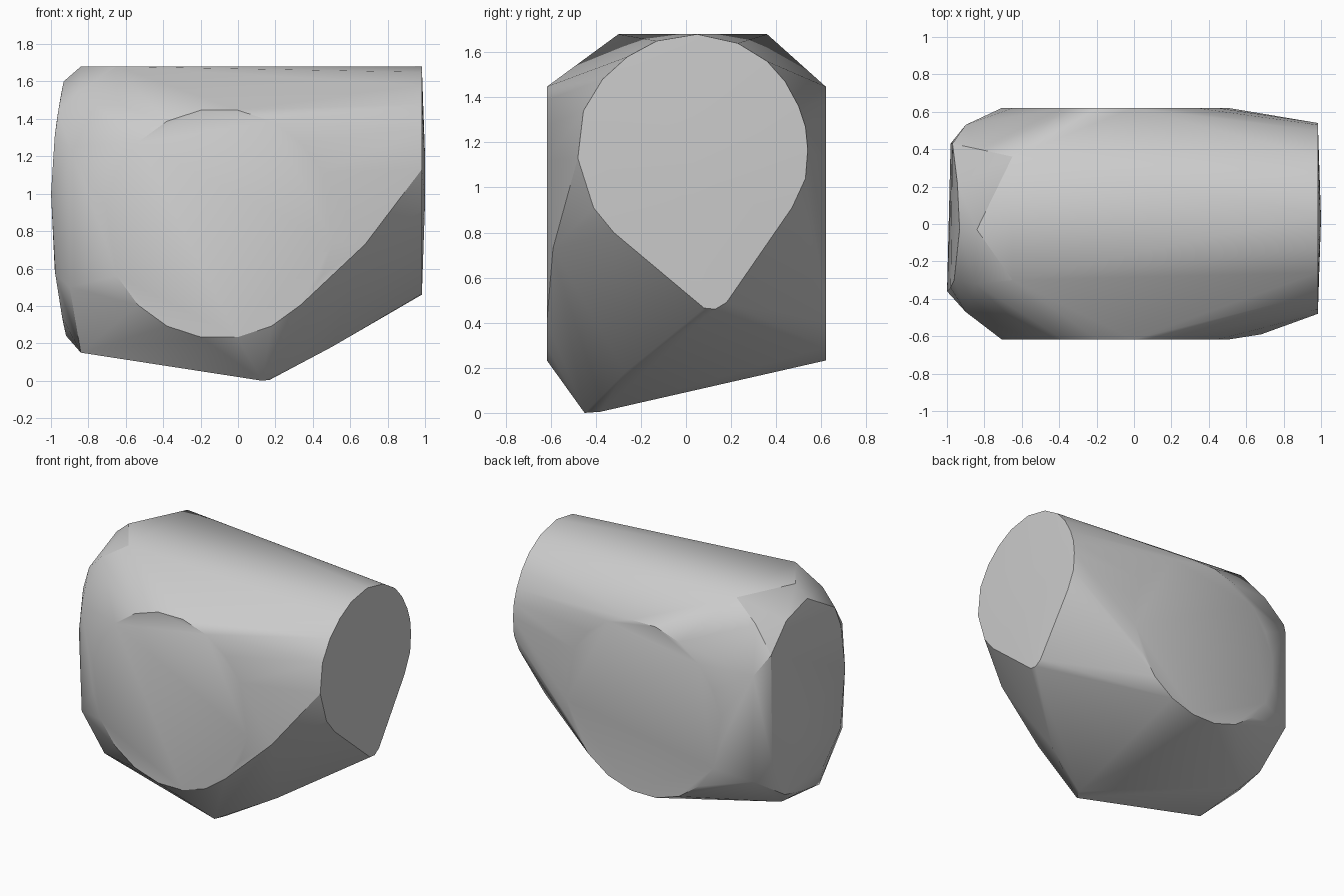
import bpy
import bmesh
from math import sin, cos, radians, tau

# Remove the default cube
default = bpy.data.objects.get("Cube")
if default:
    bpy.data.objects.remove(default, do_unlink=True)


def make_material(name, color):
    material = bpy.data.materials.new(name)
    material.use_nodes = True
    material.diffuse_color = color
    shader = next(n for n in material.node_tree.nodes if n.type == 'BSDF_PRINCIPLED')
    shader.inputs["Base Color"].default_value = color
    return material


def disc(y, radius=0.615, sides=20, center_x=-0.1, center_z=0.84):
    """Rim of a round side face lying in a plane of constant y."""
    angles = [tau * (i + 0.5) / sides for i in range(sides)]
    return [(center_x + radius * cos(a), y, center_z + radius * sin(a)) for a in angles]


def bowed(profile):
    """Place a (y, z) outline on the gently bowed narrow end."""
    return [(-1 + 0.16 * (z - 0.95) ** 2, y, z) for y, z in profile]


def hull_object(name, points, material):
    """Wrap the outlines in one tight convex skin with crisp end faces."""
    mesh = bpy.data.meshes.new(name)
    bm = bmesh.new()
    for point in points:
        bm.verts.new(point)
    bmesh.ops.convex_hull(bm, input=bm.verts[:])
    loose = [v for v in bm.verts if not v.link_faces]
    bmesh.ops.delete(bm, geom=loose, context='VERTS')
    bmesh.ops.dissolve_limit(bm, angle_limit=radians(0.5),
                             verts=bm.verts[:], edges=bm.edges[:])
    bmesh.ops.recalc_face_normals(bm, faces=bm.faces[:])
    bm.to_mesh(mesh)
    bm.free()
    mesh.materials.append(material)
    obj = bpy.data.objects.new(name, mesh)
    bpy.context.collection.objects.link(obj)
    bpy.ops.object.select_all(action='DESELECT')
    obj.select_set(True)
    bpy.context.view_layer.objects.active = obj
    bpy.ops.object.shade_smooth_by_angle(angle=radians(30))
    return obj


# Teardrop end face, as (y, z)
teardrop = [(0.05, 1.68), (0.23, 1.64), (0.36, 1.56), (0.44, 1.47), (0.5, 1.36),
            (0.53, 1.27), (0.54, 1.17), (0.53, 1.04), (0.47, 0.91), (0.18, 0.49),
            (0.13, 0.46), (0.08, 0.465), (-0.32, 0.8), (-0.41, 0.91), (-0.48, 1.13),
            (-0.455, 1.34), (-0.37, 1.48), (-0.26, 1.58), (-0.13, 1.65)]
teardrop_end = [(0.983, y, z) for y, z in teardrop]
teardrop_crown = [(1.0, 0.03, z) for z in (0.95, 1.2)]

# Bowed end face, as (y, z)
bowed_end = bowed([(-0.03, 1.6), (0.22, 1.54), (0.43, 1.38), (0.43, 0.6),
                   (0.22, 0.3), (0.01, 0.24), (-0.2, 0.34), (-0.34, 0.57),
                   (-0.36, 1.0), (-0.34, 1.3), (-0.3, 1.44)])

# Rounded shoulders between the bowed end and the side discs
shoulders = [(-0.9, y, z) for y in (-0.47, 0.53) for z in (0.5, 0.84, 1.25)]
shoulders += [(-0.85, -0.32, 1.55), (-0.83, 0.4, 1.55)]

# Flat top corners, underside corners and the low apex
top_corners = [(-0.84, -0.03, 1.68), (-0.65, 0.36, 1.68), (-0.65, -0.3, 1.68)]
underside = [(-0.84, -0.3, 0.15), (-0.84, 0.13, 0.19), (0.5, -0.27, 0.18),
             (0.13, -0.45, 0.0), (0.17, -0.38, 0.005)]
front_bulge = [(0.68, -0.59, 0.73)]

gray = make_material("plain gray", (0.6, 0.6, 0.6, 1.0))
hull_object("faceted_body",
            teardrop_end + teardrop_crown + bowed_end + shoulders + top_corners
            + underside + front_bulge + disc(-0.617) + disc(0.62), gray)
